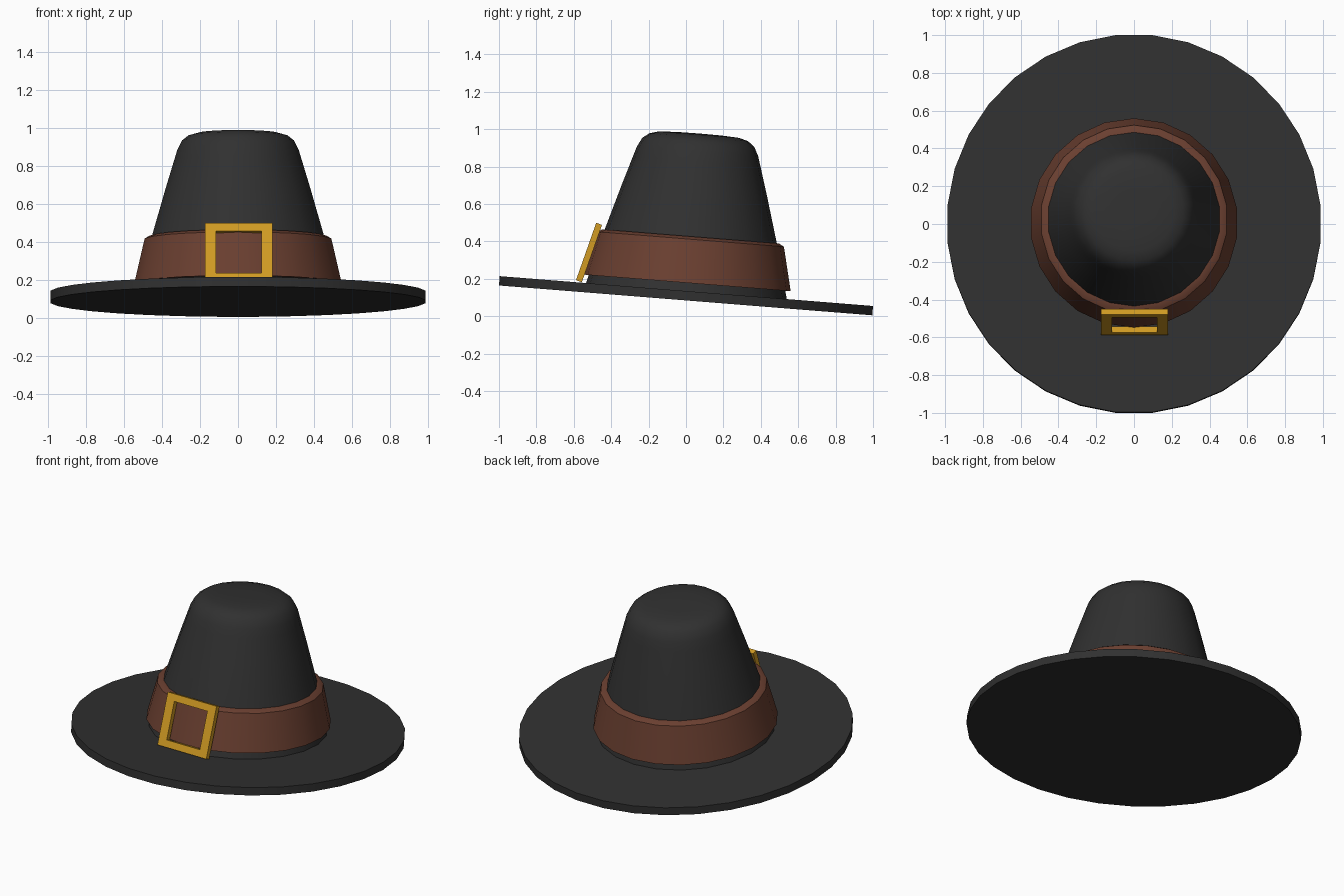
import bpy, bmesh, math
from mathutils import Matrix

if "Cube" in bpy.data.objects:
    bpy.data.objects.remove(bpy.data.objects["Cube"])

# whole hat leans backwards about the brim centre
TILT = Matrix.Translation((0, 0, 0.11)) @ Matrix.Rotation(math.radians(-4.57), 4, 'X')


def material(name, rgb):
    m = bpy.data.materials.new(name)
    m.diffuse_color = (*rgb, 1)
    m.use_nodes = True
    m.node_tree.nodes["Principled BSDF"].inputs["Base Color"].default_value = m.diffuse_color
    return m


black = material("black felt", (0.030, 0.030, 0.030))
brown = material("brown leather", (0.145, 0.050, 0.030))
gold = material("gold metal", (0.64, 0.33, 0.017))


def finish(name, bm, mat, matrix, smooth=None):
    bmesh.ops.recalc_face_normals(bm, faces=bm.faces)
    me = bpy.data.meshes.new(name)
    bm.to_mesh(me)
    bm.free()
    me.materials.append(mat)
    ob = bpy.data.objects.new(name, me)
    ob.matrix_world = matrix
    bpy.context.collection.objects.link(ob)
    if smooth:
        bpy.ops.object.select_all(action='DESELECT')
        ob.select_set(True)
        bpy.context.view_layer.objects.active = ob
        bpy.ops.object.shade_smooth_by_angle(angle=math.radians(smooth))
    return ob


def lathe(name, profile, sides, mat, phase=0.0, closed=False, sx=1.0, smooth=None):
    """Turn (radius, height) points around z; cap the ends unless closed."""
    bm = bmesh.new()
    rings = []
    for r, h in profile:
        ring = []
        for i in range(sides):
            a = math.tau * (i + phase) / sides + math.pi / 2
            ring.append(bm.verts.new((r * sx * math.cos(a), r * math.sin(a), h)))
        rings.append(ring)
    pairs = list(zip(rings, rings[1:]))
    if closed:
        pairs.append((rings[-1], rings[0]))
    else:
        bm.faces.new(rings[0])
        bm.faces.new(rings[-1])
    for lo, hi in pairs:
        for i in range(sides):
            j = (i + 1) % sides
            bm.faces.new((lo[i], lo[j], hi[j], hi[i]))
    return finish(name, bm, mat, TILT, smooth)


# flat brim disc
lathe("brim", [(1.006, -0.025), (1.006, 0.025)], 32, black, phase=0.5, sx=0.986, smooth=30)

# tapered crown with a rounded top
lathe("crown", [(0.545, 0.0), (0.464, 0.31), (0.388, 0.57), (0.342, 0.72),
                (0.325, 0.775), (0.300, 0.823), (0.265, 0.850), (0.215, 0.864),
                (0.12, 0.869), (0.03, 0.870)],
      22, black, sx=0.99, smooth=35)

# leather band, bevelled on its upper edge
lathe("hat_band", [(0.52, 0.069), (0.556, 0.069), (0.501, 0.303),
                   (0.474, 0.318), (0.45, 0.318)],
      22, brown, closed=True, sx=0.99, smooth=30)

# square buckle frame: front loops and back loops of a rectangle with a hole
bm = bmesh.new()


def rect(w, h, y):
    return [bm.verts.new((x * w, y, z * h)) for x, z in ((-1, -1), (1, -1), (1, 1), (-1, 1))]


loops = [rect(0.1775, 0.1625, -0.0165), rect(0.1775, 0.1625, 0.0165),
         rect(0.120, 0.118, 0.0165), rect(0.120, 0.118, -0.0165)]
for k in range(4):
    a, b = loops[k], loops[(k + 1) % 4]
    for i in range(4):
        j = (i + 1) % 4
        bm.faces.new((a[i], a[j], b[j], b[i]))
finish("buckle", bm, gold,
       Matrix.Translation((0.003, -0.5185, 0.341)) @ Matrix.Rotation(math.radians(-19.4), 4, 'X'))
